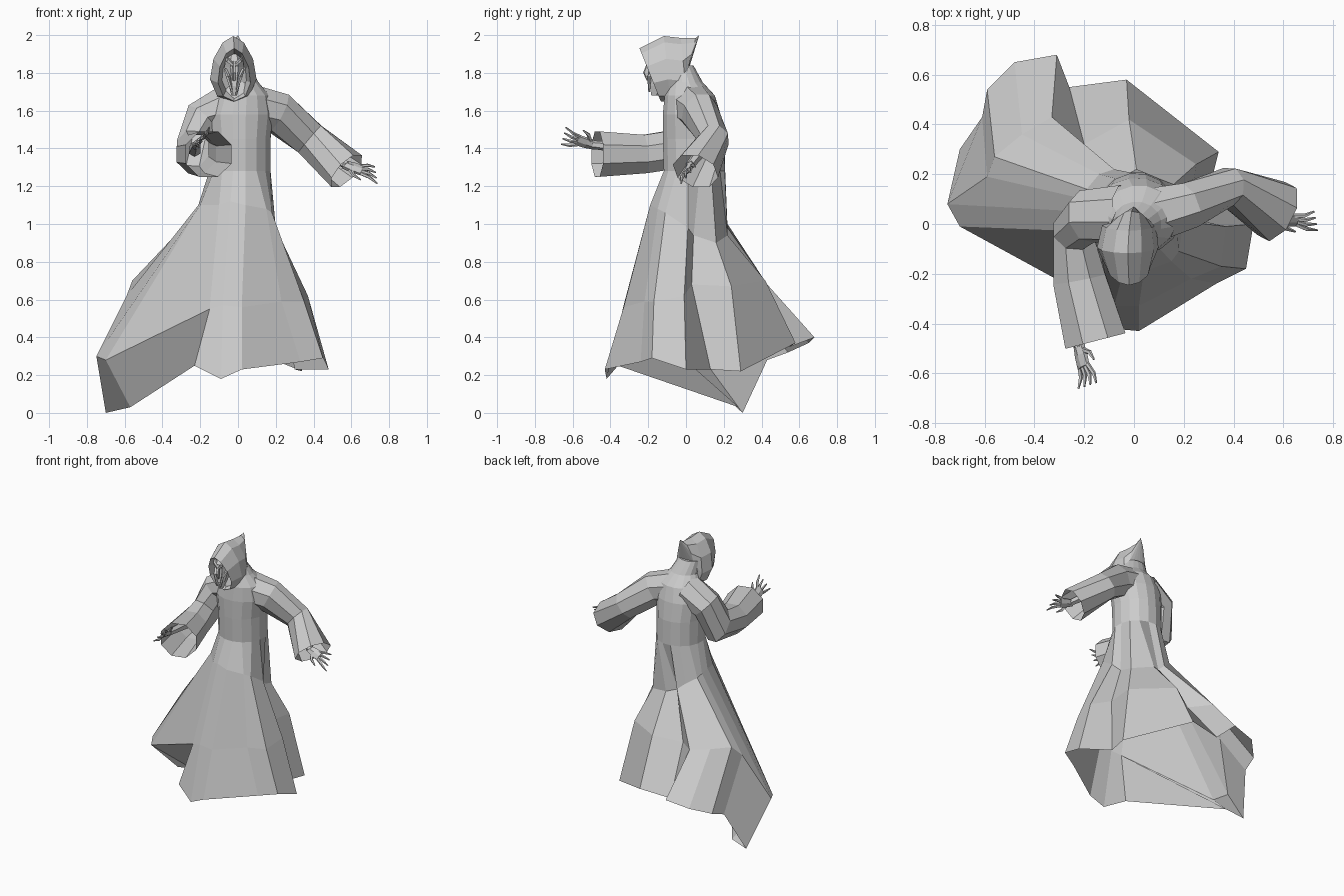
import bpy, bmesh, math
from mathutils import Vector

cube = bpy.data.objects.get("Cube")
if cube:
    bpy.data.objects.remove(cube, do_unlink=True)

grey = bpy.data.materials.new("plain grey")
grey.use_nodes = True
grey.diffuse_color = (0.6, 0.6, 0.6, 1)
grey.node_tree.nodes["Principled BSDF"].inputs["Base Color"].default_value = grey.diffuse_color


def loft(name, rings, cap_start=False, cap_end=False):
    """Bridge equal-length closed rings into one flat-shaded surface."""
    bm = bmesh.new()
    rows = [[bm.verts.new(p) for p in ring] for ring in rings]
    for low, high in zip(rows, rows[1:]):
        count = len(low)
        for i in range(count):
            j = (i + 1) % count
            bm.faces.new((low[i], low[j], high[j], high[i]))
    if cap_start:
        bm.faces.new(rows[0][::-1])
    if cap_end:
        bm.faces.new(rows[-1])
    bmesh.ops.remove_doubles(bm, verts=bm.verts, dist=0.0005)
    bmesh.ops.recalc_face_normals(bm, faces=bm.faces)
    mesh = bpy.data.meshes.new(name)
    bm.to_mesh(mesh)
    bm.free()
    mesh.materials.append(grey)
    obj = bpy.data.objects.new(name, mesh)
    bpy.context.collection.objects.link(obj)
    return obj


def oval(centre, side, up, sides, start=0.0):
    """Closed oval spanned by two half-axis vectors."""
    turn = math.tau / sides
    return [Vector(centre) + side * math.cos(start + i * turn) + up * math.sin(start + i * turn)
            for i in range(sides)]


def tube(name, path, sides=6, ref=(0, 0, 1), caps=True):
    """Loft along a path of (point, half width, half height)."""
    points = [Vector(p) for p, w, h in path]
    rings = []
    for i, (p, w, h) in enumerate(path):
        ahead = points[min(i + 1, len(points) - 1)]
        t = (ahead - points[max(i - 1, 0)]).normalized()
        side = t.cross(Vector(ref)).normalized()
        rings.append(oval(p, side * w, side.cross(t) * h, sides, math.pi / sides))
    return loft(name, rings, caps, caps)


# Robe: folded skirt rings, counterclockwise from the front centre
hem = [(.02, -.43, .23), (.33, -.24, .27), (.45, -.18, .29), (.48, 0, .23),
       (.30, .13, .23), (.34, .29, .22), (-.03, .58, .37), (-.26, .55, .35),
       (-.31, .68, .40), (-.48, .65, .37), (-.59, .54, .32), (-.61, .43, .28),
       (-.70, .30, 0), (-.57, .28, .03), (-.23, -.36, .25), (-.09, -.42, .18)]
knee = [(.02, -.33, .56), (.23, -.22, .59), (.35, -.17, .59), (.37, -.01, .62),
        (.22, .03, .68), (.25, .24, .67), (-.02, .42, .70), (-.20, .32, .66),
        (-.33, .43, .68), (-.45, .36, .69), (-.56, .27, .70), (-.59, .19, .62),
        (-.75, .08, .30), (-.70, -.01, .28), (-.15, -.31, .55), (-.08, -.33, .57)]
hip = [(.04, -.19, 1.10), (.15, -.15, 1.08), (.18, -.11, 1.06), (.20, .01, .98),
       (.15, .04, .94), (.16, .16, .90), (.01, .22, .94), (-.06, .18, .96),
       (-.08, .22, .98), (-.14, .20, 1.03), (-.19, .14, 1.06), (-.20, .10, 1.08),
       (-.21, .05, 1.1), (-.20, -.03, 1.1), (-.10, -.15, 1.1), (-.04, -.18, 1.12)]
torso = []
for x, y, z, rx, ry in [(.01, .045, 1.28, .165, .165), (.01, .04, 1.45, .165, .165),
                        (.01, .03, 1.58, .18, .155), (.02, .02, 1.68, .15, .135),
                        (.01, 0, 1.75, .10, .09), (-.02, -.02, 1.84, .08, .06)]:
    torso.append(oval((x, y, z), Vector((rx, 0, 0)), Vector((0, ry, 0)), 16, math.radians(-80)))
loft("robe", [hem, knee, hip] + torso, cap_end=True)

# Sleeves, open at the flared cuffs
tube("left_sleeve", [((.05, .03, 1.63), .12, .12), ((.21, .07, 1.59), .10, .115),
                     ((.38, .15, 1.45), .08, .10), ((.575, .05, 1.28), .13, .115)], 8, caps=False)
tube("right_sleeve", [((-.04, .04, 1.63), .12, .12), ((-.19, .03, 1.56), .11, .10),
                      ((-.24, -.03, 1.40), .125, .09), ((-.22, -.22, 1.37), .11, .115),
                      ((-.155, -.47, 1.37), .13, .135)], 8, ref=(1, 0, 0), caps=False)


# Hood: leaning teardrop rings from the face opening back to the raised tip
def hood_ring(x, y, z, rx, rz, lean, sides=10):
    ring = oval((x, y, z), Vector((rx, 0, 0)), Vector((0, lean * rz, rz)), sides, math.pi / 2)
    for p in ring:
        p.x -= (p.x - x) * (p.z - z) * 1.5
    return ring


loft("hood", [hood_ring(-.02, -.10, 1.79, .065, .10, -.3),
              hood_ring(-.02, -.19, 1.79, .085, .14, -.4),
              hood_ring(-.025, -.10, 1.82, .12, .175, -.1),
              hood_ring(-.02, -.01, 1.81, .105, .175, -.1),
              hood_ring(-.01, .02, 1.86, .06, .125, .25),
              hood_ring(0, .07, 2.0, 0, 0, 0)], cap_start=True)

# Gaunt face inside the hood
head = []
for z, y, rx, ry in [(1.68, -.165, .016, .02), (1.73, -.15, .03, .045), (1.79, -.135, .045, .055),
                     (1.83, -.13, .055, .06), (1.86, -.13, .053, .075), (1.90, -.12, .035, .05)]:
    head.append(oval((-.02, y, z), Vector((rx, 0, 0)), Vector((0, ry, 0)), 8, math.pi / 8))
loft("face", head, True, True)
tube("nose", [((-.02, -.195, 1.86), .008, .008), ((-.02, -.21, 1.80), .012, .018),
              ((-.02, -.20, 1.76), .008, .008)], 5, ref=(0, 1, 0))
for s, label in ((1, "left"), (-1, "right")):
    tube(label + "_brow", [((-.02 + s * .006, -.205, 1.84), .008, .008),
                           ((-.02 + s * .03, -.20, 1.865), .012, .012),
                           ((-.02 + s * .055, -.15, 1.89), .005, .005)], 4)
    tube(label + "_cheek", [((-.02 + s * .048, -.16, 1.82), .008, .008),
                            ((-.02 + s * .032, -.195, 1.78), .011, .011),
                            ((-.02 + s * .012, -.195, 1.70), .006, .006)], 4)


# Hands: forearm, palm, four spread fingers and a thumb
def hand(label, elbow, wrist, direction, across):
    wrist, d, a = Vector(wrist), Vector(direction).normalized(), Vector(across).normalized()
    normal = a.cross(d).normalized()
    tube(label + "_forearm", [(elbow, .035, .035), (wrist, .026, .022)], 6)
    tube(label + "_palm", [(wrist - d * .02, .024, .02), (wrist + d * .035, .034, .018),
                           (wrist + d * .085, .036, .013)], 6, ref=normal)
    for i in range(4):
        s = i - 1.5
        base = wrist + d * .075 + a * s * .017
        middle = base + (d + a * s * .24 + normal * .2) * .045
        tip = middle + (d + a * s * .25 - normal * .25) * .045
        tube(f"{label}_finger_{i + 1}", [(base, .01, .01), (middle, .009, .009), (tip, .004, .004)], 5)
    base = wrist + d * .015 + a * .018
    middle = base + (a + d * .5) * .038
    tip = middle + (a * .5 + d) * .035
    tube(label + "_thumb", [(base, .012, .012), (middle, .01, .01), (tip, .004, .004)], 5)


hand("left", (.42, .11, 1.42), (.575, .02, 1.31), (1, -.06, -.32), (.1, -.6, -.7))
hand("right", (-.23, -.22, 1.39), (-.22, -.495, 1.42), (.22, -1, .3), (.6, .2, .75))
